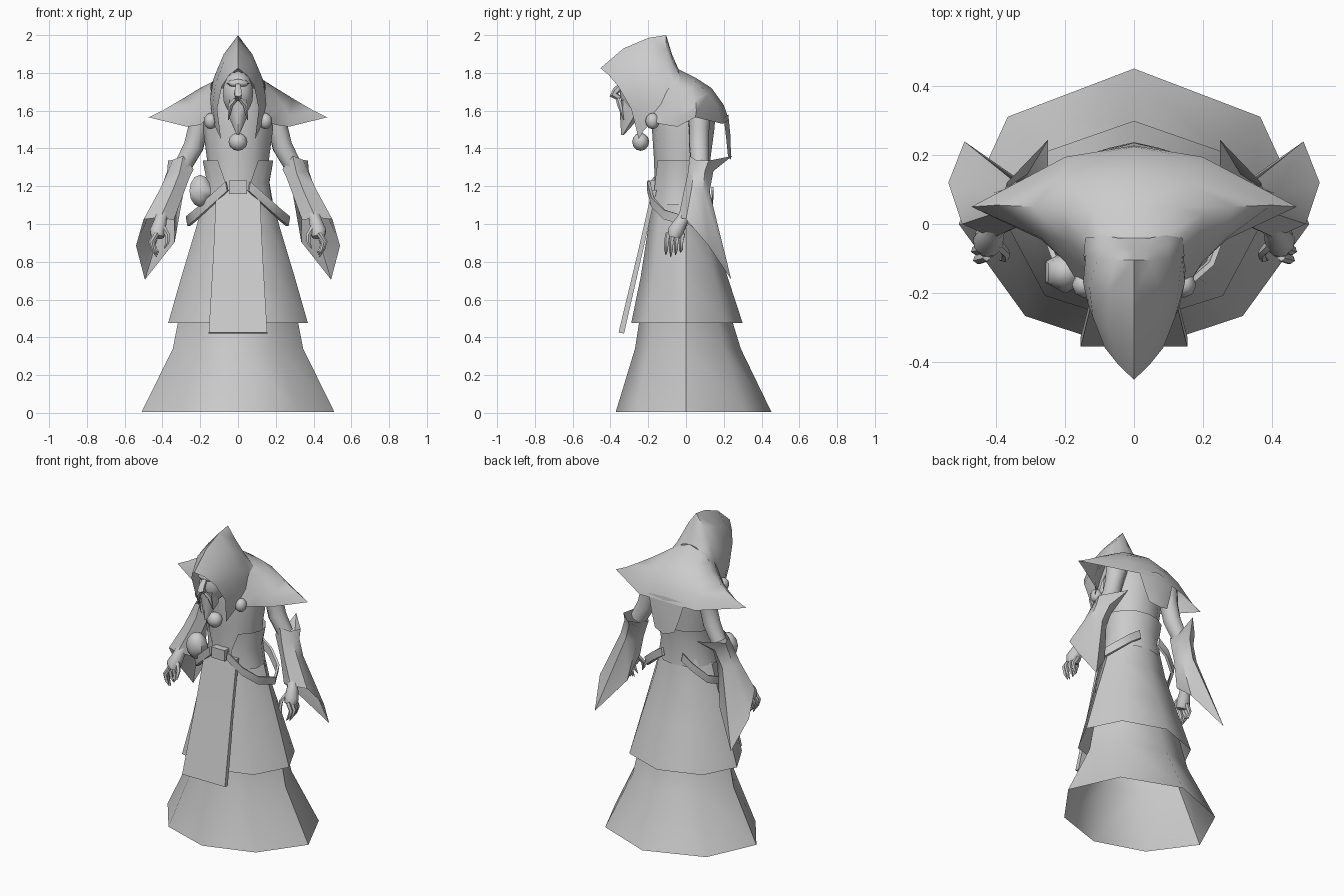
import bpy, bmesh, math
from mathutils import Vector

grey = bpy.data.materials.new("cloth_grey")
grey.diffuse_color = (0.6, 0.6, 0.6, 1)


def finish(name, bm, angle=50):
    bmesh.ops.recalc_face_normals(bm, faces=bm.faces)
    me = bpy.data.meshes.new(name)
    bm.to_mesh(me)
    bm.free()
    me.materials.append(grey)
    ob = bpy.data.objects.new(name, me)
    bpy.context.collection.objects.link(ob)
    bpy.ops.object.select_all(action='DESELECT')
    ob.select_set(True)
    bpy.context.view_layer.objects.active = ob
    bpy.ops.object.shade_smooth_by_angle(angle=math.radians(angle))
    return ob


def loft(name, rings, closed=True, caps=False, side=1, angle=50):
    """Skin a list of equal-length rings; side=-1 flips x."""
    bm = bmesh.new()
    vs = [[bm.verts.new((p[0] * side, p[1], p[2])) for p in r] for r in rings]
    n = len(rings[0])
    for a, b in zip(vs, vs[1:]):
        for i in range(n if closed else n - 1):
            j = (i + 1) % n
            bm.faces.new((a[i], a[j], b[j], b[i]))
    if caps:
        bm.faces.new(vs[0])
        bm.faces.new(vs[-1])
    return finish(name, bm, angle)


def full(half):
    """Mirror a half ring that starts at x=0; an end point at x=0 is not doubled."""
    tail = [p for p in half if p[0] > 1e-6]
    return half + [(-p[0], p[1], p[2]) for p in reversed(tail)]


def arch(half):
    """Open left-to-right rib from a half rib starting at x=0."""
    return [(-p[0], p[1], p[2]) for p in reversed(half[1:])] + half


def octagon(z, w, back, front, bx=.72, by=.69, fx=.62, fy=.72):
    return full([(0, back, z), (w * bx, back * by, z), (w, 0, z),
                 (w * fx, front * fy, z), (0, front, z)])


def oval(z, w, back, front, n=12):
    c, d = (back + front) / 2, (back - front) / 2
    return [(w * math.sin(2 * math.pi * i / n), c + d * math.cos(2 * math.pi * i / n), z)
            for i in range(n)]


def tube(name, path, radii, n=6, side=1):
    rings = []
    for i, p in enumerate(path):
        t = (Vector(path[min(i + 1, len(path) - 1)]) - Vector(path[max(i - 1, 0)])).normalized()
        u = t.cross(Vector((0.3, 1, 0.2))).normalized()
        v = t.cross(u)
        rings.append([tuple(Vector(p) + radii[i] * (math.cos(2 * math.pi * k / n) * u +
                      math.sin(2 * math.pi * k / n) * v)) for k in range(n)])
    return loft(name, rings, caps=True, side=side)


def ball(name, c, r, seg=8, rows=6):
    bm = bmesh.new()
    bmesh.ops.create_uvsphere(bm, u_segments=seg, v_segments=rows, radius=1)
    for v in bm.verts:
        v.co = Vector([v.co[i] * r[i] + c[i] for i in range(3)])
    return finish(name, bm, 60)


# Robe: wide under skirt and shorter over skirt, both open below
loft("under_skirt", [octagon(0.005, .51, .452, -.372), octagon(.34, .345, .29, -.27),
                     octagon(.47, .32, .25, -.25), octagon(.75, .25, .18, -.2)])
loft("over_skirt", [octagon(.475, .37, .30, -.29, fx=.7), octagon(.72, .30, .22, -.24, fx=.7),
                    octagon(.98, .222, .14, -.2, fx=.75), octagon(1.15, .175, .12, -.178, fx=.75)])

# Body and corset
loft("torso", [oval(1.08, .165, .115, -.165), oval(1.2, .16, .115, -.165),
               oval(1.35, .165, .13, -.17), oval(1.5, .185, .15, -.18),
               oval(1.62, .18, .16, -.18), oval(1.72, .12, .08, -.17)], caps=True)
corset = []
for z, w, b, f, gap in ((1.335, .188, .14, -.178, .6), (1.22, .17, .125, -.176, .4),
                        (1.1, .19, .13, -.185, .35)):
    c, d = (b + f) / 2, (b - f) / 2
    corset.append([(w * math.sin(a), c - d * math.cos(a), z) for a in
                   [gap + (2 * math.pi - 2 * gap) * i / 12 for i in range(13)]])
loft("corset", corset, closed=False)

# Front tabard panel and buckle
loft("tabard", [[(-.115, -.18, 1.18), (.115, -.18, 1.18), (.115, -.155, 1.18), (-.115, -.155, 1.18)],
                [(-.13, -.255, .85), (.13, -.255, .85), (.13, -.23, .85), (-.13, -.23, .85)],
                [(-.155, -.357, .425), (.155, -.357, .425), (.155, -.328, .42), (-.155, -.328, .42)]],
     caps=True)
loft("buckle", [[(-.047, y, 1.16), (.047, y, 1.16), (.047, y, 1.23), (-.047, y, 1.23)]
                for y in (-.205, -.16)], caps=True)

# Hood: ribs from the face opening to the nape
hood = [
    [(0, -.453, 1.825), (.045, -.41, 1.79), (.085, -.36, 1.73), (.11, -.29, 1.61), (.09, -.25, 1.45)],
    [(0, -.33, 1.93), (.075, -.31, 1.86), (.12, -.27, 1.74), (.135, -.23, 1.63), (.115, -.22, 1.5)],
    [(0, -.2, 1.985), (.075, -.2, 1.9), (.13, -.18, 1.77), (.148, -.17, 1.66), (.135, -.17, 1.55)],
    [(0, -.105, 2.0), (.055, -.105, 1.925), (.105, -.1, 1.83), (.14, -.09, 1.74), (.15, -.11, 1.62)],
    [(0, -.075, 1.9), (.05, -.07, 1.865), (.1, -.06, 1.81), (.14, -.06, 1.74), (.15, -.08, 1.65)],
    [(0, -.04, 1.82), (.05, -.04, 1.81), (.1, -.03, 1.78), (.14, -.03, 1.74), (.16, -.05, 1.68)]]
loft("hood", [arch(r) for r in hood], closed=False, angle=60)

# Shoulder mantle with pointed shoulders and a tail at the back
mantle = [
    [(0, -.04, 1.82), (.09, -.04, 1.79), (.14, -.04, 1.75), (.145, -.09, 1.72), (.14, -.13, 1.66), (.12, -.18, 1.6)],
    [(0, .05, 1.775), (.12, .05, 1.755), (.20, .03, 1.72), (.19, -.05, 1.69), (.17, -.11, 1.63), (.14, -.18, 1.57)],
    [(0, .135, 1.72), (.16, .12, 1.69), (.29, .05, 1.665), (.24, -.04, 1.63), (.19, -.11, 1.59), (.15, -.18, 1.55)],
    [(0, .2, 1.63), (.19, .175, 1.61), (.40, .055, 1.6), (.27, -.04, 1.57), (.2, -.11, 1.56), (.155, -.18, 1.54)],
    [(0, .228, 1.55), (.2, .195, 1.53), (.473, .05, 1.565), (.27, -.045, 1.515), (.2, -.11, 1.525), (.155, -.185, 1.57)]]
loft("mantle", [arch(r) for r in mantle], closed=False, angle=60)
loft("mantle_tail", [arch([(0, .224, 1.58), (.13, .2, 1.56)]), arch([(0, .236, 1.46), (.1, .213, 1.45)]),
                     arch([(0, .238, 1.34), (.07, .222, 1.36)])], closed=False)

# Head, nose, brow and beard
ball("head", (0, -.25, 1.69), (.085, .1, .12), 10, 8)
ball("brow", (0, -.325, 1.745), (.06, .03, .022), 8, 4)
tube("nose", [(0, -.33, 1.75), (0, -.37, 1.705), (0, -.385, 1.685), (0, -.35, 1.665)],
     [.012, .02, .022, .015])
loft("beard", [full([(0, -.22, 1.66), (.06, -.27, 1.66), (.045, -.335, 1.655), (0, -.35, 1.65)]),
               full([(0, -.24, 1.57), (.05, -.275, 1.57), (.035, -.33, 1.58), (0, -.35, 1.58)]),
               full([(0, -.33, 1.47), (.006, -.335, 1.47), (.004, -.34, 1.47), (0, -.343, 1.47)])], caps=True)

# Necklace beads and hip pouch
ball("centre_bead", (0, -.24, 1.435), (.05, .045, .048))
ball("pouch", (-.2, -.14, 1.175), (.066, .062, .085), 6, 6)

for side, tag in ((1, "right"), (-1, "left")):
    ball(tag + "_bead", (.145 * side, -.177, 1.545), (.036, .038, .043))

    # Moustache lock hanging beside the beard
    tube(tag + "_moustache", [(.012, -.36, 1.66), (.04, -.35, 1.63), (.05, -.33, 1.55)],
         [.012, .014, .002], 5, side)

    # Sagging hip strap from buckle round the hip to the back
    strap = [(.06, -.19, 1.2), (.15, -.17, 1.115), (.22, -.11, 1.05), (.262, 0, 1.015),
             (.22, .09, 1.05), (.14, .13, 1.12), (.07, .135, 1.17)]
    loft(tag + "_strap", [[(x, y, z + .025), (x * 1.04 + .004, y * 1.08, z + .025),
                           (x * 1.04 - .004, y * 1.08, z - .025), (x - .01, y, z - .025)]
                          for x, y, z in strap], caps=True, side=side)

    # Upper arm
    tube(tag + "_upper_arm", [(.19, .07, 1.62), (.213, .07, 1.5), (.235, .07, 1.41), (.29, .075, 1.31)],
         [.07, .056, .056, .05], 8, side)

    # Long sleeve with an elbow spike and a pointed drooping mouth
    loft(tag + "_sleeve", [
        [(.29, .02, 1.36), (.345, .05, 1.34), (.37, .12, 1.335), (.25, .245, 1.36), (.25, .11, 1.30), (.235, .05, 1.29)],
        [(.31, .01, 1.27), (.37, .04, 1.28), (.375, .10, 1.28), (.31, .145, 1.28), (.265, .1, 1.25), (.255, .04, 1.25)],
        [(.345, -.01, 1.18), (.41, .03, 1.19), (.41, .09, 1.18), (.35, .125, 1.17), (.29, .09, 1.16), (.285, .03, 1.17)],
        [(.41, -.04, 1.035), (.5, .0, 1.025), (.54, .12, .885), (.493, .24, .705), (.335, .13, .905), (.34, -.01, 1.02)]],
        side=side)

    # Hand with four claw-like fingers and a thumb
    tube(tag + "_hand", [(.385, .03, 1.09), (.41, -.02, 1.02), (.425, -.055, .96), (.425, -.065, .93)],
         [.035, .034, .045, .035], 8, side)
    for k in range(4):
        y = -.095 + .026 * k
        x = .45 - .006 * abs(k - 1)
        tube(f"{tag}_finger_{k + 1}", [(x - .015, y, .95), (x + .012, y - .008, .905),
             (x, y - .01, .865), (x - .02, y - .012, .825 + .012 * abs(k - 1))],
             [.014, .013, .011, .002], 5, side)
    tube(tag + "_thumb", [(.395, -.06, .98), (.372, -.085, .94), (.375, -.1, .9), (.39, -.105, .87)],
         [.015, .013, .011, .002], 5, side)
